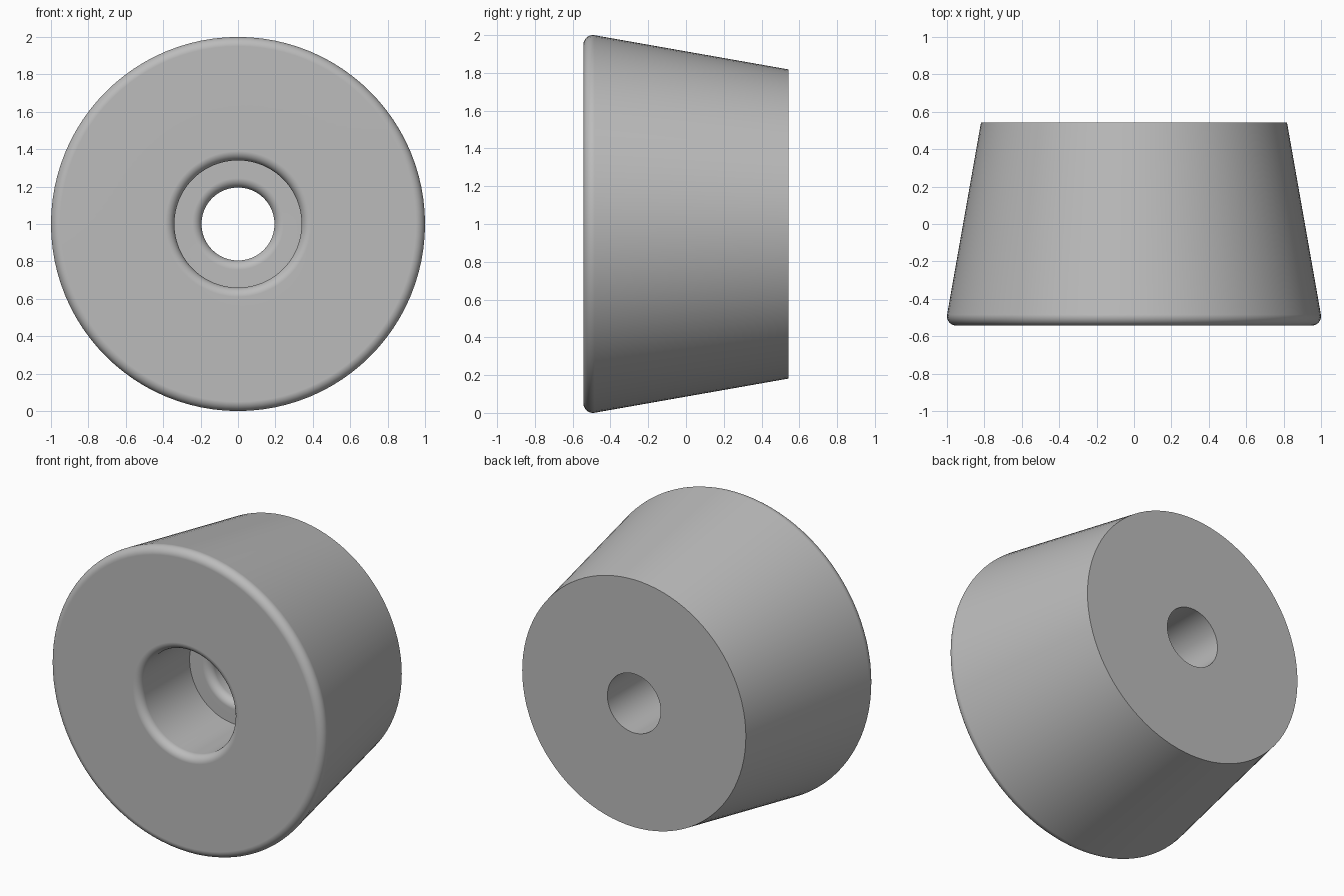
import bpy, bmesh, math
from mathutils import Matrix, Vector

if "Cube" in bpy.data.objects:
    bpy.data.objects.remove(bpy.data.objects["Cube"])

SEGMENTS = 96
FRONT, BACK, FLOOR = -0.543, 0.543, -0.02   # positions along y
BORE, HOLE, FILLET = 0.34, 0.195, 0.05      # radii


def arc(r, y, start, end, steps=8):
    """Rounded corner as (radius, y) points around the centre (r, y)."""
    angles = [math.radians(start + (end - start) * i / steps) for i in range(steps + 1)]
    return [(r + FILLET * math.cos(a), y + FILLET * math.sin(a)) for a in angles]


# Closed cross-section: rounded front rim, 10 degree taper, back face, stepped bore
outer = arc(1 - FILLET, FRONT + FILLET, -90, 10)
r, y = outer[-1]
profile = outer + [(r - (BACK - y) * math.tan(math.radians(10)), BACK), (HOLE, BACK)]
profile += arc(HOLE + FILLET, FLOOR + FILLET, 180, 270)   # rounded screw hole edge
profile += [(BORE, FLOOR)]
profile += arc(BORE + FILLET, FRONT + FILLET, 180, 270)   # rounded bore mouth

# Lathe the section around the y axis
bm = bmesh.new()
verts = [bm.verts.new((pr, py, 0)) for pr, py in profile]
edges = [bm.edges.new((verts[i - 1], verts[i])) for i in range(len(verts))]
bmesh.ops.spin(bm, geom=verts + edges, cent=(0, 0, 0), axis=(0, 1, 0),
               angle=math.tau, steps=SEGMENTS, use_merge=True)
bmesh.ops.remove_doubles(bm, verts=bm.verts, dist=1e-5)
bmesh.ops.recalc_face_normals(bm, faces=bm.faces)
bmesh.ops.transform(bm, matrix=Matrix.Translation(Vector((0, 0, 1))), verts=bm.verts)
mesh = bpy.data.meshes.new("bumper_foot")
bm.to_mesh(mesh)
bm.free()

foot = bpy.data.objects.new("bumper_foot", mesh)
bpy.context.collection.objects.link(foot)

grey = bpy.data.materials.new("grey")
grey.diffuse_color = (0.5, 0.5, 0.5, 1)
grey.use_nodes = True
grey.node_tree.nodes["Principled BSDF"].inputs["Base Color"].default_value = grey.diffuse_color
mesh.materials.append(grey)

# Smooth rounds, crisp back and floor edges, clean flat faces
bpy.context.view_layer.objects.active = foot
foot.select_set(True)
bpy.ops.object.shade_smooth_by_angle(angle=math.radians(30))
weighted = foot.modifiers.new("flat_faces", 'WEIGHTED_NORMAL')
weighted.keep_sharp = True
